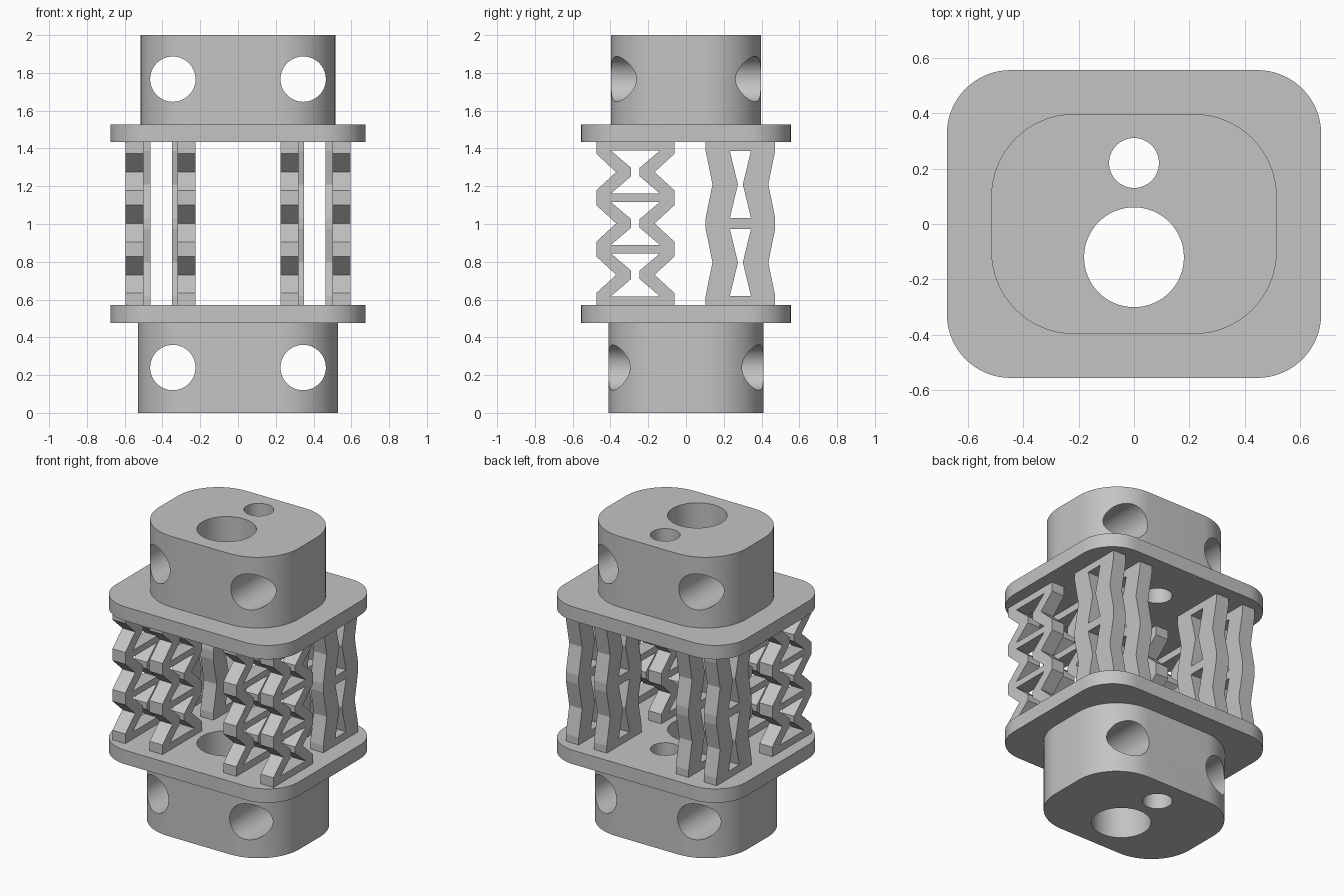
import bpy, bmesh, math
from mathutils import Matrix, Vector

if "Cube" in bpy.data.objects:
    bpy.data.objects.remove(bpy.data.objects["Cube"], do_unlink=True)

grey = bpy.data.materials.new("plain grey")
grey.use_nodes = True
grey.diffuse_color = (0.55, 0.55, 0.55, 1)
grey.node_tree.nodes["Principled BSDF"].inputs["Base Color"].default_value = grey.diffuse_color


def circle(x, y, r, n=64):
    return [(x + r * math.cos(2 * math.pi * i / n), y + r * math.sin(2 * math.pi * i / n))
            for i in range(n)]


def rounded_rect(hx, hy, r, n=16):
    pts = []
    for q, (sx, sy) in enumerate([(1, 1), (-1, 1), (-1, -1), (1, -1)]):
        for i in range(n + 1):
            a = math.pi / 2 * (q + i / n)
            pts.append((sx * (hx - r) + r * math.cos(a), sy * (hy - r) + r * math.sin(a)))
    return pts


def prism(name, loops, low, high, along_x=False, smooth=False):
    """Extrude an outline with holes from low to high along z, or along x for (y, z) outlines."""
    curve = bpy.data.curves.new(name, "CURVE")
    curve.dimensions = "2D"
    curve.fill_mode = "BOTH"
    curve.extrude = (high - low) / 2
    for pts in loops:
        spline = curve.splines.new("POLY")
        spline.points.add(len(pts) - 1)
        for point, (a, b) in zip(spline.points, pts):
            point.co = (a, b, 0, 1)
        spline.use_cyclic_u = True
    temp = bpy.data.objects.new(name, curve)
    bpy.context.collection.objects.link(temp)
    deps = bpy.context.evaluated_depsgraph_get()
    mesh = bpy.data.meshes.new_from_object(temp.evaluated_get(deps))
    bpy.data.objects.remove(temp, do_unlink=True)
    bpy.data.curves.remove(curve)

    bm = bmesh.new()
    bm.from_mesh(mesh)
    bmesh.ops.remove_doubles(bm, verts=bm.verts, dist=0.0001)
    for v in bm.verts:
        a, b, c = v.co
        c += (low + high) / 2
        v.co = Vector((c, a, b)) if along_x else Vector((a, b, c))
    bmesh.ops.recalc_face_normals(bm, faces=bm.faces)
    for f in bm.faces:
        f.smooth = False
    bm.to_mesh(mesh)
    bm.free()
    mesh.name = name
    mesh.materials.clear()
    mesh.materials.append(grey)
    obj = bpy.data.objects.new(name, mesh)
    bpy.context.collection.objects.link(obj)
    if smooth:
        smooth_by_angle(obj)
    return obj


def activate(obj):
    bpy.ops.object.select_all(action="DESELECT")
    obj.select_set(True)
    bpy.context.view_layer.objects.active = obj


def smooth_by_angle(obj):
    activate(obj)
    bpy.ops.object.shade_smooth_by_angle(angle=math.radians(30))


def drill(obj, x, z, r):
    """Cut a round hole through the object from front to back."""
    bm = bmesh.new()
    bmesh.ops.create_cone(bm, cap_ends=True, segments=64, radius1=r, radius2=r, depth=2,
                          matrix=Matrix.Translation((x, 0, z)) @ Matrix.Rotation(math.pi / 2, 4, "X"))
    mesh = bpy.data.meshes.new("hole_cutter")
    bm.to_mesh(mesh)
    bm.free()
    mesh.materials.append(grey)
    cutter = bpy.data.objects.new("hole_cutter", mesh)
    cutter.hide_render = True
    bpy.context.collection.objects.link(cutter)
    mod = obj.modifiers.new("hole", "BOOLEAN")
    mod.operation = "DIFFERENCE"
    mod.solver = "EXACT"
    mod.object = cutter
    activate(obj)
    bpy.ops.object.modifier_apply(modifier=mod.name)
    bpy.data.objects.remove(cutter, do_unlink=True)


# End blocks and flange plates, all pierced by the same two upright bores
bores = [circle(0, -0.12, 0.18), circle(0, 0.22, 0.09)]
for label, hx, hy, low, high, hole_z in [("lower", 0.53, 0.41, 0, 0.48, 0.24),
                                         ("upper", 0.515, 0.397, 1.525, 2, 1.767)]:
    block = prism(label + "_block", [rounded_rect(hx, hy, 0.3)] + bores, low, high)
    for x in (-0.345, 0.345):
        drill(block, x, hole_z, 0.12)
    smooth_by_angle(block)
for label, low, high in [("lower", 0.477, 0.57), ("upper", 1.435, 1.528)]:
    prism(label + "_plate", [rounded_rect(0.675, 0.555, 0.23)] + bores, low, high, smooth=True)


def lattice(y_mid, half, dent, win, waist, cells, period, win_h, flat_out, flat_in):
    """Outline and windows, in (y, z), of a ladder of cells pinched at their middles."""
    base, top = 0.565, 1.44
    mids = [1.003 + period * (i - (cells - 1) / 2) for i in range(cells)]
    side = [(half, base)]
    for m in mids:
        side += [(half, m - flat_out), (half - dent, m), (half, m + flat_out)]
    side.append((half, top))
    loops = [[(y_mid + a, z) for a, z in side] + [(y_mid - a, z) for a, z in reversed(side)]]
    for m in mids:
        edge = [(win, m - win_h), (waist, m - flat_in), (waist, m + flat_in), (win, m + win_h)]
        loops.append([(y_mid + a, z) for a, z in edge] + [(y_mid - a, z) for a, z in reversed(edge)])
    return loops


# Springy lattice columns: zigzag ones in front, gently waved ones behind
front = lattice(-0.268, 0.207, 0.105, 0.13, 0.022, 3, 0.272, 0.114, 0.097, 0.022)
back = lattice(0.288, 0.184, 0.036, 0.056, 0.014, 2, 0.413, 0.178, 0.178, 0.004)
for label, loops, inner, outer in [("front", front, 0.225, 0.5), ("back", back, 0.255, 0.462)]:
    for place, x in (("inner", inner), ("outer", outer)):
        prism(f"{label}_{place}_column_left", loops, x, x + 0.095, along_x=True)
        prism(f"{label}_{place}_column_right", loops, -x - 0.095, -x, along_x=True)
